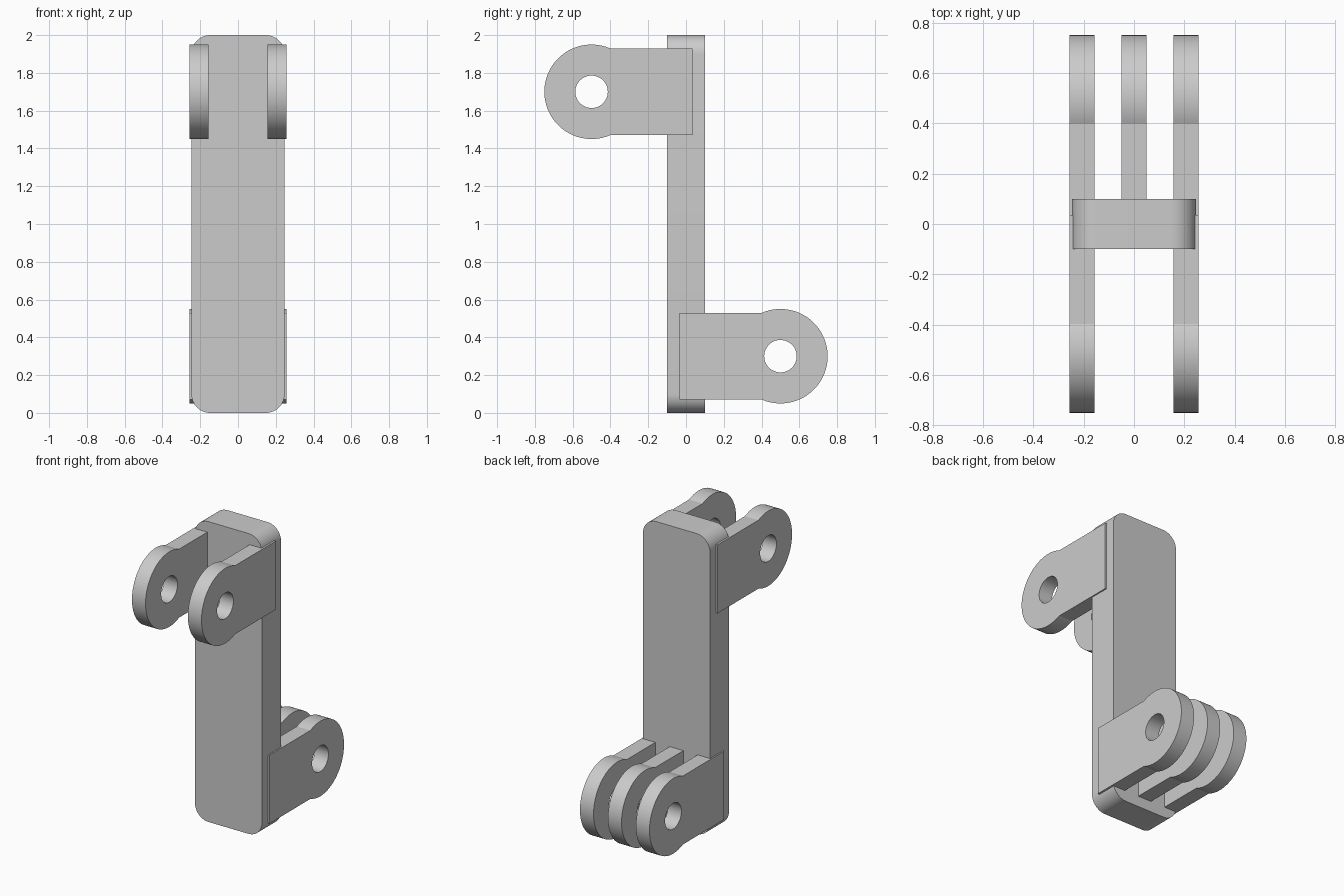
import bpy, bmesh
from math import sin, cos, pi, asin, radians
from mathutils import Vector

cube = bpy.data.objects.get("Cube")
if cube:
    bpy.data.objects.remove(cube, do_unlink=True)

grey = bpy.data.materials.new("light grey plastic")
grey.use_nodes = True
colour = (0.6, 0.6, 0.6, 1)
grey.diffuse_color = colour
grey.node_tree.nodes["Principled BSDF"].inputs["Base Color"].default_value = colour


def arc(cx, cy, r, start, end, steps):
    """Points along a circular arc."""
    angles = [start + (end - start) * i / steps for i in range(steps + 1)]
    return [(cx + r * cos(a), cy + r * sin(a)) for a in angles]


def plate(name, loops, place, thickness):
    """Fill an outline (with optional holes) and extrude it along a vector."""
    bm = bmesh.new()
    edges = []
    for loop in loops:
        verts = [bm.verts.new(place(u, v)) for u, v in loop]
        edges += [bm.edges.new((a, b)) for a, b in zip(verts, verts[1:] + verts[:1])]
    bmesh.ops.triangle_fill(bm, edges=edges, use_beauty=True)
    result = bmesh.ops.extrude_face_region(bm, geom=bm.faces[:], use_keep_orig=True)
    moved = [g for g in result["geom"] if isinstance(g, bmesh.types.BMVert)]
    bmesh.ops.translate(bm, verts=moved, vec=Vector(thickness))
    bmesh.ops.recalc_face_normals(bm, faces=bm.faces[:])
    mesh = bpy.data.meshes.new(name)
    bm.to_mesh(mesh)
    bm.free()
    mesh.materials.append(grey)
    obj = bpy.data.objects.new(name, mesh)
    bpy.context.collection.objects.link(obj)
    bpy.ops.object.select_all(action="DESELECT")
    obj.select_set(True)
    bpy.context.view_layer.objects.active = obj
    bpy.ops.object.shade_smooth_by_angle(angle=radians(20))
    return obj


# Upright bar with rounded corners
HALF_W, HALF_D, HEIGHT, CORNER = 0.247, 0.1, 2.0, 0.1
outline = []
for k, (sx, top) in enumerate([(1, 1), (-1, 1), (-1, 0), (1, 0)]):
    cz = HEIGHT - CORNER if top else CORNER
    outline += arc(sx * (HALF_W - CORNER), cz, CORNER, k * pi / 2, (k + 1) * pi / 2, 12)
plate("upright_bar", [outline], lambda u, v: (u, -HALF_D, v), (0, 2 * HALF_D, 0))

# Hinge lug profile: round eye with a bolt hole and a slightly narrower arm
EYE_R, ARM_H, HOLE_R, REACH, ROOT, LUG_T = 0.25, 0.228, 0.086, 0.5, -0.035, 0.1
bend = pi - asin(ARM_H / EYE_R)
eye = arc(REACH, 0, EYE_R, -bend, bend, 64)
lug = eye + [(ROOT, ARM_H), (ROOT, -ARM_H)]
hole = arc(REACH, 0, HOLE_R, 0, 2 * pi, 48)[:-1]


def add_lug(name, x, z, direction):
    plate(name, [lug, hole], lambda u, v: (x - LUG_T / 2, direction * u, z + v), (LUG_T, 0, 0))


# Outer lugs at both ends, and a middle one at the lower back
for side, x in (("left", 0.206), ("right", -0.206)):
    add_lug(f"upper_front_lug_{side}", x, 1.7, -1)
    add_lug(f"lower_back_lug_{side}", x, 0.3, 1)
add_lug("lower_back_lug_middle", 0, 0.3, 1)
